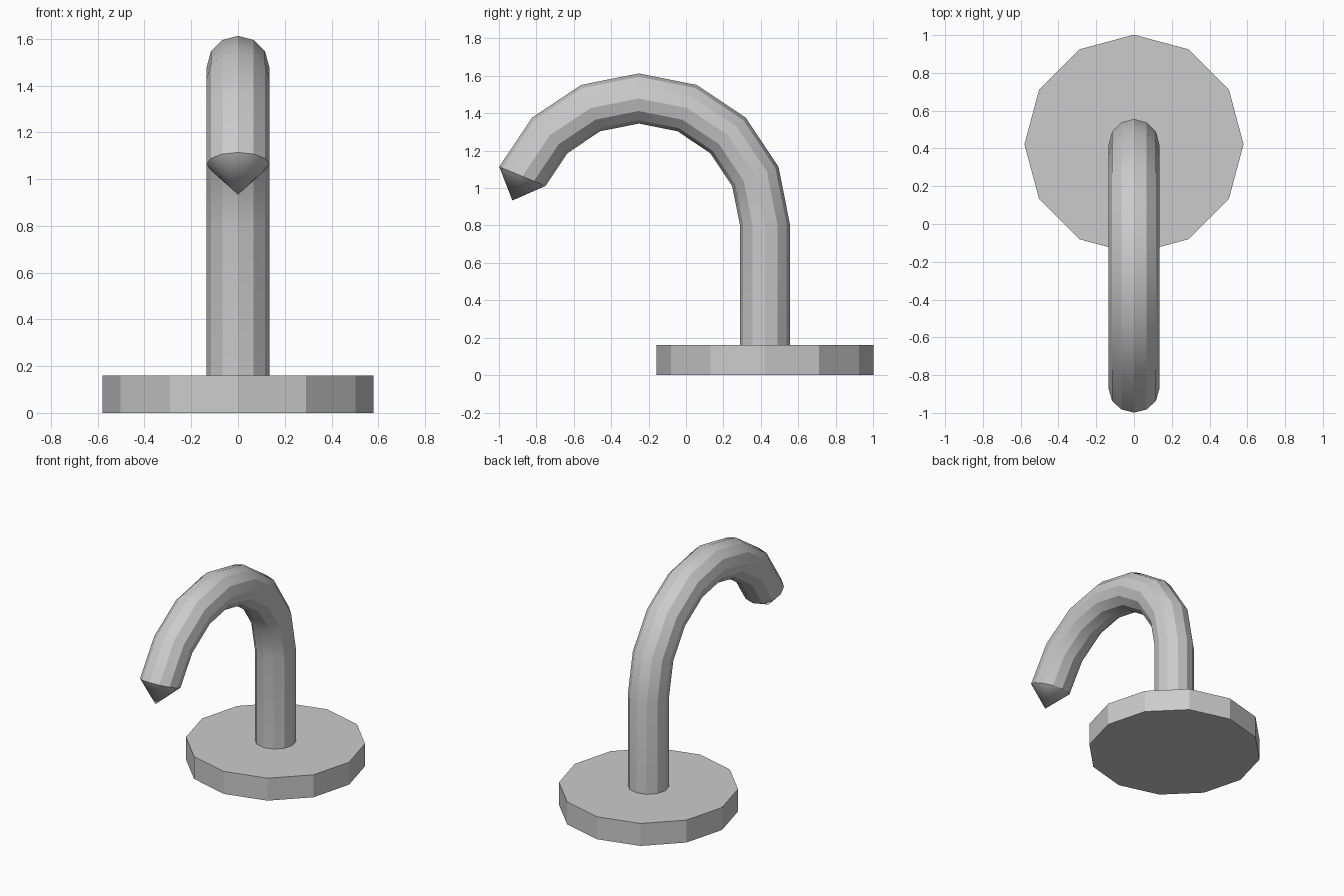
import bpy, bmesh
from math import sin, cos, pi, radians

if "Cube" in bpy.data.objects:
    bpy.data.objects.remove(bpy.data.objects["Cube"])

SIDES = 12
POST_Y = 0.422          # axis of base and post
TUBE_R = 0.134
ARC_Y, ARC_Z, ARC_R = -0.252, 0.805, 0.674
STEPS, STEP = 7, radians(22.5)

# Base: low twelve-sided disc
bpy.ops.mesh.primitive_cylinder_add(vertices=SIDES, radius=0.58, depth=0.16,
                                    location=(0, POST_Y, 0.08))
bpy.context.object.name = "base"

# Hook: tube swept along the post and the arc, closed by a pointed tip
bm = bmesh.new()


def ring(y, z, angle):
    """Cross-section whose outward direction is at the given angle in the YZ plane."""
    verts = []
    for i in range(SIDES):
        t = 2 * pi * i / SIDES
        out = TUBE_R * cos(t)
        verts.append(bm.verts.new((TUBE_R * sin(t), y + out * cos(angle), z + out * sin(angle))))
    return verts


rings = [ring(POST_Y, 0.15, 0)]
for k in range(STEPS + 1):
    a = k * STEP
    rings.append(ring(ARC_Y + ARC_R * cos(a), ARC_Z + ARC_R * sin(a), a))

for lower, upper in zip(rings, rings[1:]):
    for i in range(SIDES):
        j = (i + 1) % SIDES
        bm.faces.new((lower[i], lower[j], upper[j], upper[i]))
bm.faces.new(rings[0])

# Pointed tip continues along the end tangent
a = STEPS * STEP
tip = bm.verts.new((0, ARC_Y + ARC_R * cos(a) - 0.14 * sin(a),
                    ARC_Z + ARC_R * sin(a) + 0.14 * cos(a)))
for i in range(SIDES):
    bm.faces.new((rings[-1][i], rings[-1][(i + 1) % SIDES], tip))

bmesh.ops.recalc_face_normals(bm, faces=bm.faces)
mesh = bpy.data.meshes.new("hook")
bm.to_mesh(mesh)
bm.free()
hook = bpy.data.objects.new("hook", mesh)
bpy.context.collection.objects.link(hook)

# Smooth along the bend and cone, keep the lengthwise facets crisp
bpy.ops.object.select_all(action='DESELECT')
hook.select_set(True)
bpy.context.view_layer.objects.active = hook
bpy.ops.object.shade_smooth_by_angle(angle=radians(26))
